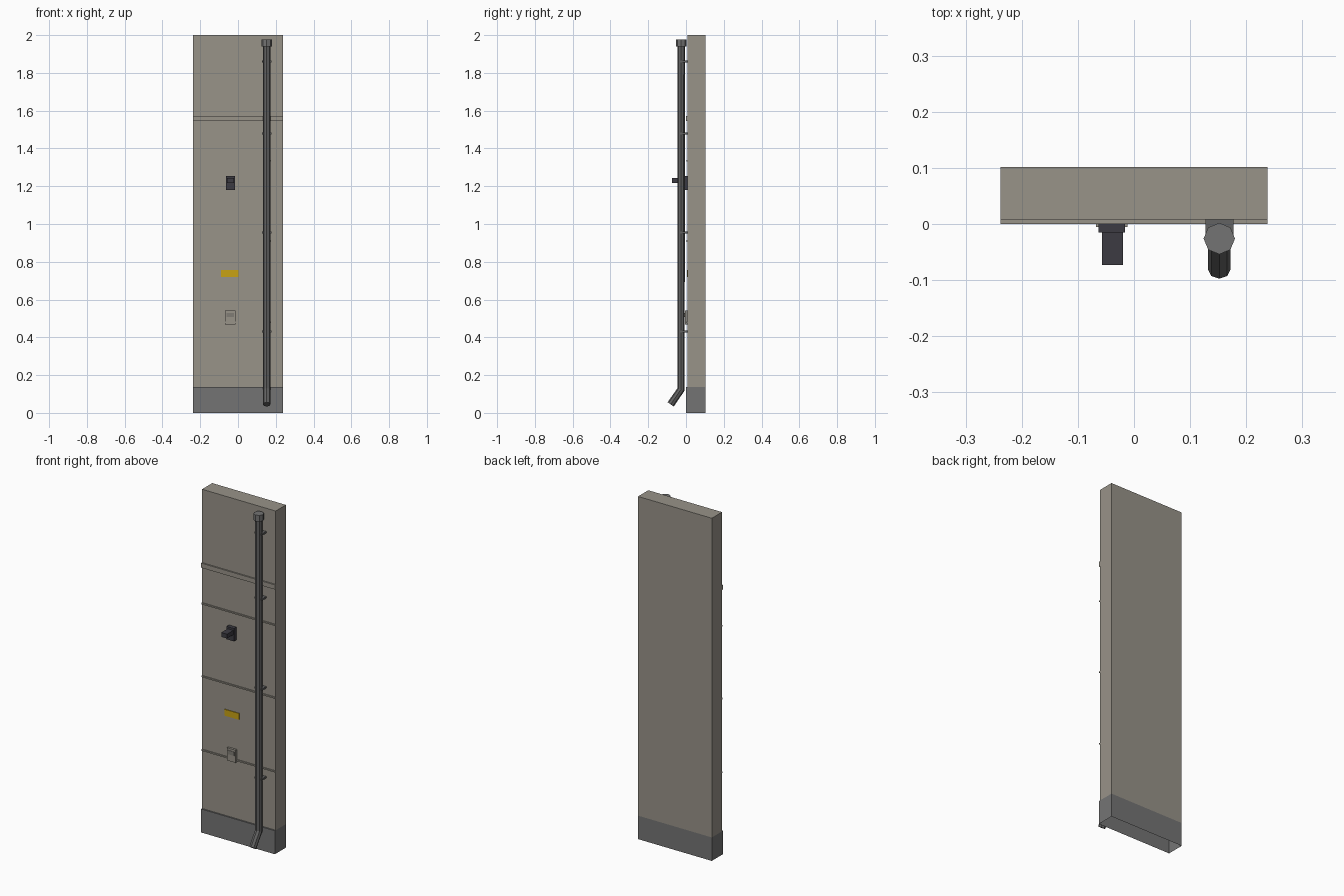
import bpy, bmesh, math
from mathutils import Vector

if "Cube" in bpy.data.objects:
    bpy.data.objects.remove(bpy.data.objects["Cube"])


def srgb(*c):
    return [((v / 255 + 0.055) / 1.055) ** 2.4 if v > 10 else v / 3294 for v in c] + [1]


def material(name, *c):
    m = bpy.data.materials.new(name)
    m.diffuse_color = srgb(*c)
    m.use_nodes = True
    m.node_tree.nodes["Principled BSDF"].inputs["Base Color"].default_value = m.diffuse_color
    return m


WALL = material("warm grey panel", 152, 147, 137)
BASE = material("skirting grey", 116, 116, 116)
PIPE = material("pipe grey", 98, 98, 98)
DARK = material("dark switch", 60, 59, 66)
YELLOW = material("yellow label", 200, 162, 20)
SHADE = material("socket recess", 128, 124, 117)


def finish(bm, name, *mats):
    bmesh.ops.recalc_face_normals(bm, faces=bm.faces)
    me = bpy.data.meshes.new(name)
    bm.to_mesh(me)
    bm.free()
    ob = bpy.data.objects.new(name, me)
    bpy.context.collection.objects.link(ob)
    for m in mats:
        me.materials.append(m)
    return ob


def box(name, mat, x, y, z):
    bm = bmesh.new()
    bmesh.ops.create_cube(bm, size=1)
    for v in bm.verts:
        v.co = [(a + b) / 2 + c * (b - a) for (a, b), c in zip((x, y, z), v.co)]
    return finish(bm, name, mat)


def tube(name, mat, rings, sides=8):
    """Closed tube through (y, z, radius, tilt) rings at the pipe's x."""
    bm = bmesh.new()
    loops = []
    for y, z, r, tilt in rings:
        loop = []
        for i in range(sides):
            a = math.tau * i / sides
            s = r * math.sin(a)
            loop.append(bm.verts.new(Vector((0.152 + r * math.cos(a),
                                             y + s * math.cos(tilt), z + s * math.sin(tilt)))))
        loops.append(loop)
    for a, b in zip(loops, loops[1:]):
        for i in range(sides):
            j = (i + 1) % sides
            bm.faces.new((a[i], a[j], b[j], b[i]))
    bm.faces.new(loops[0])
    bm.faces.new(loops[-1])
    return finish(bm, name, mat)


# Wall panel: side profile with skirting, raised seams and ledge, open below
FACE, BACK, W, SKIRT = 0.008, 0.102, 0.238, 0.137
profile = [(BACK, 0), (0, 0), (0, SKIRT), (FACE, SKIRT)]
for z0, z1, y in ((0.476, 0.484, 0.002), (0.906, 0.914, 0.002),
                  (1.331, 1.339, 0.002), (1.545, 1.572, 0)):
    profile += [(FACE, z0), (y, z0), (y, z1), (FACE, z1)]
profile += [(FACE, 2), (BACK, 2)]
bm = bmesh.new()
f = bm.faces.new([bm.verts.new((-W, y, z)) for y, z in profile])
ext = bmesh.ops.extrude_face_region(bm, geom=[f], use_keep_orig=True)["geom"]
for v in ext:
    if isinstance(v, bmesh.types.BMVert):
        v.co.x = W
bmesh.ops.recalc_face_normals(bm, faces=bm.faces)
bmesh.ops.bisect_plane(bm, geom=bm.verts[:] + bm.edges[:] + bm.faces[:],
                       plane_co=(0, 0, SKIRT), plane_no=(0, 0, 1))
for f in bm.faces:
    f.material_index = int(f.calc_center_median().z < SKIRT + 0.001)
bmesh.ops.delete(bm, geom=[f for f in bm.faces if f.calc_center_median().z < 0.001],
                 context='FACES')
finish(bm, "wall_panel", WALL, BASE)

# Downpipe with kicked-out foot and collar
PY, bend = -0.026, math.atan2(0.055, 0.08)
tube("downpipe", PIPE, [(PY, 1.945, 0.02, 0), (PY, 0.125, 0.02, -bend / 2),
                        (PY - 0.055, 0.045, 0.02, -bend)])
tube("pipe_collar", BASE, [(PY, 1.94, 0.028, 0), (PY, 1.977, 0.028, 0)])

# Pipe brackets
for i, z in enumerate((0.43, 0.955, 1.48, 1.86)):
    box(f"pipe_bracket_{i + 1}", PIPE, (0.127, 0.177), (-0.03, FACE + 0.002), (z - 0.005, z + 0.005))

# Switch with lever
box("switch_plate", DARK, (-0.063, -0.016), (-0.015, FACE + 0.002), (1.18, 1.255))
box("switch_lever", DARK, (-0.057, -0.02), (-0.073, -0.01), (1.218, 1.243))

# Yellow label
box("label", YELLOW, (-0.09, 0.003), (0.004, FACE + 0.001), (0.72, 0.757))

# Socket box with recess panel
box("socket_box", WALL, (-0.068, -0.012), (-0.005, FACE + 0.002), (0.468, 0.542))
box("socket_recess", SHADE, (-0.06, -0.02), (-0.007, -0.004), (0.507, 0.53))
